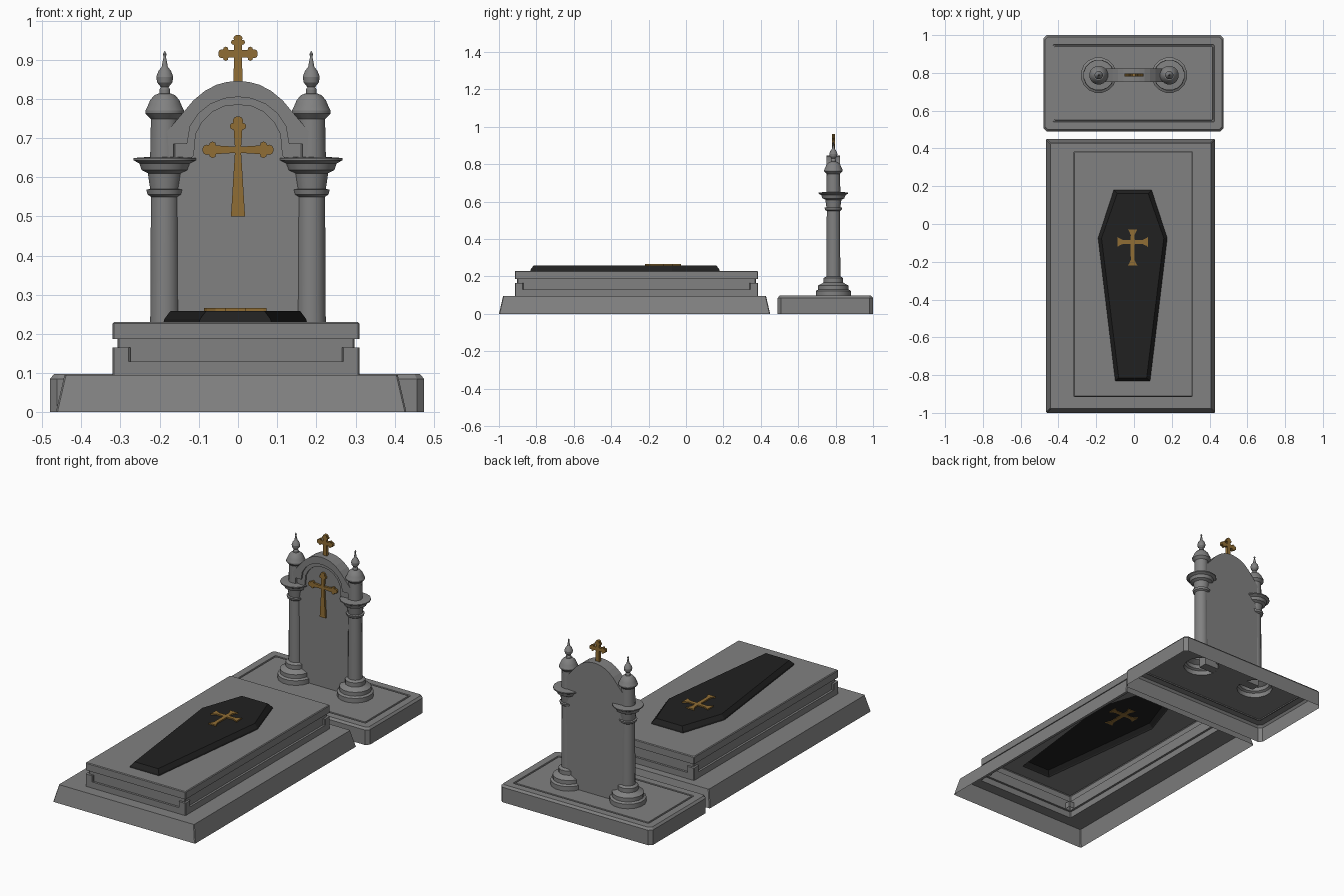
import bpy
import bmesh
import math

if "Cube" in bpy.data.objects:
    bpy.data.objects.remove(bpy.data.objects["Cube"], do_unlink=True)


def material(name, r, g, b):
    m = bpy.data.materials.new(name)
    m.use_nodes = True
    m.diffuse_color = (r, g, b, 1)
    m.node_tree.nodes["Principled BSDF"].inputs["Base Color"].default_value = (r, g, b, 1)
    return m


STONE = material("grey stone", 0.22, 0.22, 0.22)
BLACK = material("black lacquer", 0.015, 0.015, 0.015)
GOLD = material("aged gold", 0.28, 0.155, 0.035)


def finish(bm, name, mat):
    bmesh.ops.recalc_face_normals(bm, faces=bm.faces)
    mesh = bpy.data.meshes.new(name)
    bm.to_mesh(mesh)
    bm.free()
    mesh.materials.append(mat)
    obj = bpy.data.objects.new(name, mesh)
    bpy.context.collection.objects.link(obj)
    return obj


def shell(name, loops, mat, holes=()):
    """Skin stacked loops, open below; the last loop is filled around any holes."""
    bm = bmesh.new()
    rings = [[bm.verts.new(p) for p in loop] for loop in loops]
    for a, b in zip(rings, rings[1:]):
        for i in range(len(a)):
            j = (i + 1) % len(a)
            bm.faces.new((a[i], a[j], b[j], b[i]))
    if holes:
        borders = [rings[-1]] + [[bm.verts.new(p) for p in h] for h in holes]
        edges = []
        for ring in borders:
            for i, v in enumerate(ring):
                w = ring[(i + 1) % len(ring)]
                edges.append(bm.edges.get((v, w)) or bm.edges.new((v, w)))
        bmesh.ops.triangle_fill(bm, edges=edges, use_beauty=True, normal=(0, 0, 1))
    else:
        bm.faces.new(rings[-1])
    return finish(bm, name, mat)


def prism(name, outline, near, far, mat, upright=True):
    """Extrude an outline along y (upright) or z (lying flat)."""
    bm = bmesh.new()
    place = (lambda p, d: (p[0], d, p[1])) if upright else (lambda p, d: (p[0], p[1], d))
    a = [bm.verts.new(place(p, near)) for p in outline]
    b = [bm.verts.new(place(p, far)) for p in outline]
    bm.faces.new(a)
    bm.faces.new(b)
    for i in range(len(a)):
        j = (i + 1) % len(a)
        bm.faces.new((a[i], a[j], b[j], b[i]))
    return finish(bm, name, mat)


def rect(bounds, z, inset=0, cut=0.004):
    """Rectangle loop with clipped corners."""
    x0, x1, y0, y1 = bounds
    x0, x1, y0, y1 = x0 + inset, x1 - inset, y0 + inset, y1 - inset
    return [(x0 + cut, y0, z), (x1 - cut, y0, z), (x1, y0 + cut, z), (x1, y1 - cut, z),
            (x1 - cut, y1, z), (x0 + cut, y1, z), (x0, y1 - cut, z), (x0, y0 + cut, z)]


def circle(cx, cy, r, z, n=16):
    return [(cx + r * math.cos(math.tau * (i + 0.5) / n),
             cy + r * math.sin(math.tau * (i + 0.5) / n), z) for i in range(n)]


def mirrored(half):
    """Complete a right-hand outline that starts and ends off the centre line."""
    return half + [(-x, z) for x, z in reversed(half) if x > 0]


def cross(cx, cy, w, arms):
    """Cross outline; arms run right, up, left, down as (length, end shape)."""
    pts = []
    for k, (length, shape) in enumerate(arms):
        arm = [(w, -w)] + [(length - d, -h) for d, h in shape]
        arm += [(length - d, h) for d, h in reversed(shape)]
        for u, v in arm:
            for _ in range(k):
                u, v = -v, u
            pts.append((cx + u, cy + v))
    return pts


# Grave plinth and stepped tomb, one hollow shell with a coffin-shaped opening
plinth = (-0.465, 0.43, -1.0, 0.45)
tomb = (-0.32, 0.31, -0.915, 0.385)


def coffin_loop(z, inset):
    half = [(0.1, 0.18), (0.183, -0.075), (0.092, -0.832)]
    c = -0.007
    right = [(x - inset, max(min(y, 0.18 - inset), inset - 0.832)) for x, y in half]
    return [(c + x, y, z) for x, y in right] + [(c - x, y, z) for x, y in reversed(right)]


shell("tomb_body", [
    rect(plinth, 0), rect(plinth, 0.095, 0.022), rect(tomb, 0.095), rect(tomb, 0.13),
    rect(tomb, 0.13, 0.012), rect(tomb, 0.187, 0.012), rect(tomb, 0.187),
    rect(tomb, 0.226), rect(tomb, 0.23, 0.004)], STONE, [coffin_loop(0.23, 0)])

# Raised corner blocks between the tomb layers
for side, (xa, xb) in {"right": (-0.32, -0.275), "left": (0.265, 0.31)}.items():
    for end, (ya, yb) in {"front": (-0.915, -0.87), "back": (0.34, 0.385)}.items():
        shell(f"tomb_corner_{end}_{side}",
              [rect((xa, xb, ya, yb), 0.13), rect((xa, xb, ya, yb), 0.165)], STONE)

# Coffin lid with sloping sides
shell("coffin", [coffin_loop(0.23, 0), coffin_loop(0.238, 0.002), coffin_loop(0.259, 0.018)], BLACK)

# Headstone base with a groove and openings under the columns
base = (-0.48, 0.475, 0.49, 1.0)
COL_X, COL_Y = 0.187, 0.788
shell("headstone_base", [
    rect(base, 0, 0, 0.018), rect(base, 0.085, 0, 0.018), rect(base, 0.097, 0.01, 0.014),
    rect(base, 0.097, 0.05), rect(base, 0.092, 0.052), rect(base, 0.092, 0.058),
    rect(base, 0.097, 0.06)], STONE,
    [circle(s * COL_X, COL_Y, 0.095, 0.097) for s in (-1, 1)])

# Turned columns with capitals and finials, as (radius, height)
profile = [(0.095, 0.097), (0.095, 0.123), (0.083, 0.13), (0.083, 0.152), (0.066, 0.16),
           (0.053, 0.168), (0.053, 0.192), (0.038, 0.2), (0.036, 0.55), (0.045, 0.556),
           (0.048, 0.568), (0.038, 0.57), (0.044, 0.61), (0.06, 0.618), (0.066, 0.635),
           (0.081, 0.643), (0.081, 0.649), (0.038, 0.652), (0.036, 0.748), (0.05, 0.762),
           (0.05, 0.77), (0.042, 0.787), (0.038, 0.797), (0.026, 0.81), (0.014, 0.814),
           (0.014, 0.824), (0.01, 0.83), (0.02, 0.842), (0.022, 0.856), (0.017, 0.87),
           (0.008, 0.882), (0.003, 0.908), (0.005, 0.914), (0.001, 0.922)]
for side, s in (("right", -1), ("left", 1)):
    col = shell(f"column_{side}", [circle(s * COL_X, COL_Y, r, z) for r, z in profile], STONE)
    bpy.ops.object.select_all(action="DESELECT")
    col.select_set(True)
    bpy.context.view_layer.objects.active = col
    bpy.ops.object.shade_smooth_by_angle(angle=math.radians(24))

# Arched stone slab
arch = [(0.187, 0.71), (0.14, 0.765), (0.115, 0.795), (0.085, 0.82), (0.055, 0.836),
        (0.028, 0.843), (0, 0.846)]
prism("headstone_panel", mirrored([(0.187, 0.098)] + arch), 0.772, 0.823, STONE)

# Two-step arched frame in front of the panel
inner = [(0, 0.805), (0.035, 0.801), (0.07, 0.787), (0.1, 0.763), (0.122, 0.73),
         (0.13, 0.685), (0.165, 0.685), (0.165, 0.645)]
molding = [(0, 0.785), (0.035, 0.781), (0.065, 0.767), (0.092, 0.74), (0.108, 0.71),
           (0.113, 0.655), (0.125, 0.645)]


def frame(name, outer, opening, near):
    right = outer + opening
    outline = outer + [(-x, z) for x, z in reversed(outer) if x > 0]
    outline += [(-x, z) for x, z in reversed(opening) if x > 0] + opening
    return prism(name, outline, near, 0.772, STONE)


frame("arch_frame", [(0.187, 0.645)] + arch, inner, 0.752)
frame("arch_molding", inner[::-1], molding, 0.762)

# Budded crosses on the headstone
bud = [(0.034, 0.011), (0.032, 0.018), (0.025, 0.021), (0.018, 0.018), (0.016, 0.012),
       (0.01, 0.013), (0.003, 0.01), (0, 0.004)]
foot = [(0, 0.018)]
prism("front_cross", cross(0, 0.67, 0.008, [(0.09, bud), (0.085, bud), (0.09, bud), (0.17, foot)]),
      0.76, 0.774, GOLD)
small = [(d * 0.75, h * 0.87) for d, h in bud]
prism("top_cross", cross(0, 0.915, 0.01, [(0.05, small), (0.048, small), (0.05, small),
                                          (0.075, [(0, 0.012)])]), 0.78, 0.797, GOLD)

# Flared cross on the coffin
flare = [(0.03, 0.01), (0.008, 0.02), (0, 0.026)]
prism("coffin_cross", cross(-0.007, -0.095, 0.011, [(0.08, flare), (0.067, flare), (0.08, flare),
                                                    (0.125, flare)]), 0.256, 0.266, GOLD, False)
